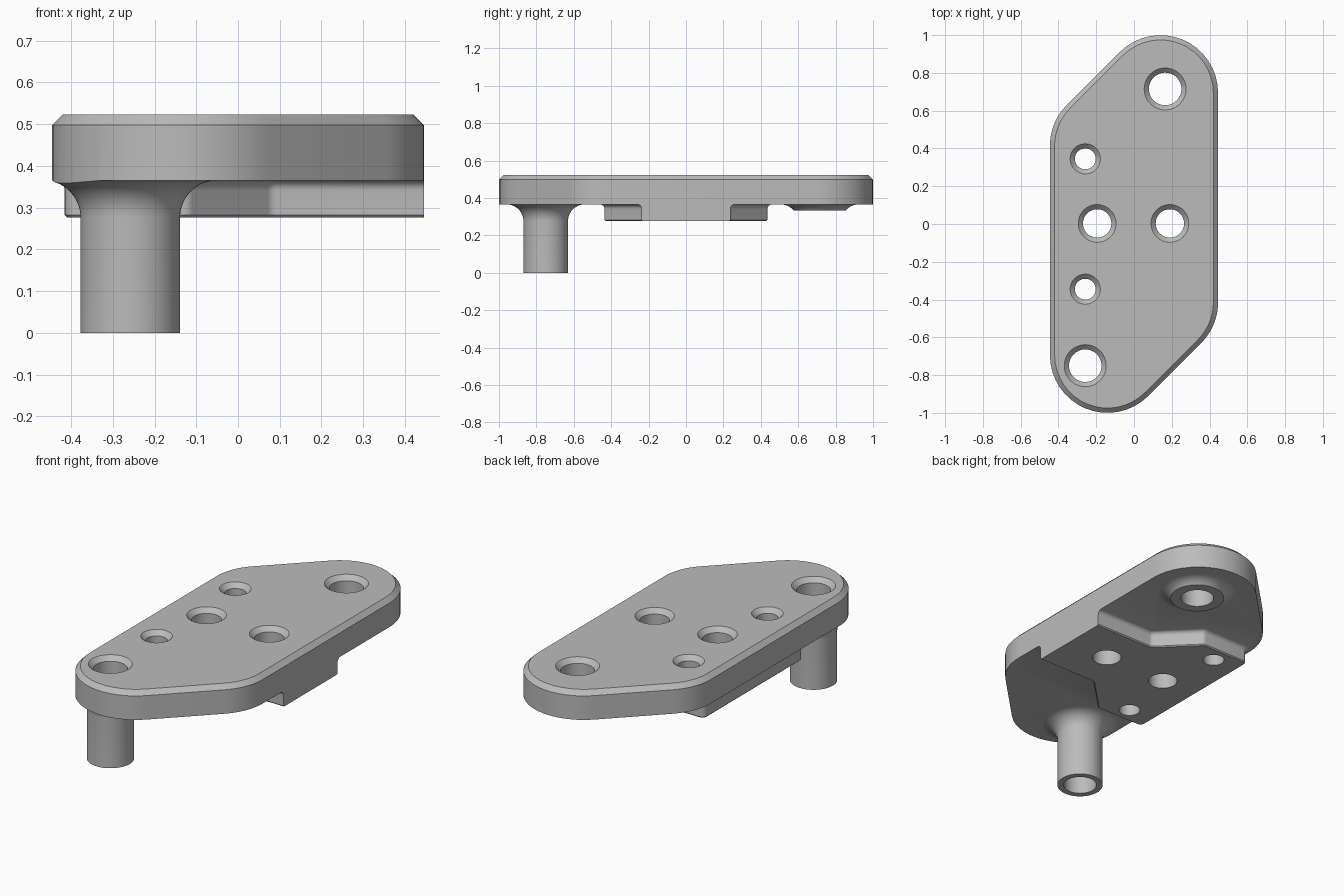
import bpy, bmesh
from math import sin, cos, pi, radians, tan
from mathutils import Vector

cube = bpy.data.objects.get("Cube")
if cube:
    bpy.data.objects.remove(cube)

TOP, UNDER, PAD_Z = 0.523, 0.365, 0.277
EDGE = 0.025


def circle(x, y, r, n=64):
    return [(x + r * cos(2 * pi * i / n), y + r * sin(2 * pi * i / n)) for i in range(n)]


def rounded(corners, radius, offset=0.0, steps=16):
    """Counter-clockwise polygon, grown by offset, with every corner rounded."""
    pts = [Vector(c) for c in corners]
    out = []
    for i, p in enumerate(pts):
        a = (p - pts[i - 1]).normalized()
        b = (pts[(i + 1) % len(pts)] - p).normalized()
        na, nb = Vector((a.y, -a.x)), Vector((b.y, -b.x))
        side = 1 if a.x * b.y - a.y * b.x > 0 else -1
        mid = (na + nb).normalized()
        half = mid.dot(na)
        centre = p - mid * (side * radius / half)
        r = radius + side * offset
        turn = na.angle(nb) * side
        for k in range(steps + 1):
            t = turn * k / steps
            n = Vector((na.x * cos(t) - na.y * sin(t), na.x * sin(t) + na.y * cos(t)))
            out.append(tuple(centre + n * (side * r)))
    return out


def loft(bm, rings):
    """Closed solid through (outline, z) rings listed from low to high."""
    loops = [[bm.verts.new((x, y, z)) for x, y in ring] for ring, z in rings]
    n = len(loops[0])
    for low, high in zip(loops, loops[1:]):
        for i in range(n):
            j = (i + 1) % n
            bm.faces.new((low[i], low[j], high[j], high[i]))
    bm.faces.new(loops[0][::-1])
    bm.faces.new(loops[-1])


def make(name, solids):
    bm = bmesh.new()
    for rings in solids:
        loft(bm, rings)
    mesh = bpy.data.meshes.new(name)
    bm.to_mesh(mesh)
    bm.free()
    obj = bpy.data.objects.new(name, mesh)
    bpy.context.collection.objects.link(obj)
    return obj


def combine(target, tool, operation):
    tool.hide_render = True
    mod = target.modifiers.new(operation.title(), 'BOOLEAN')
    mod.operation, mod.object, mod.solver = operation, tool, 'EXACT'
    bpy.context.view_layer.objects.active = target
    bpy.ops.object.modifier_apply(modifier=mod.name)
    bpy.data.objects.remove(tool)


def flare(radius, start=0.0, steps=10):
    """(growth, z) steps of a concave fillet running into the plate underside."""
    z0 = UNDER + 0.001 - radius
    return [(radius * (1 - cos(t)), z0 + radius * sin(t))
            for t in (start + (pi / 2 - start) * k / steps for k in range(steps + 1))]


def boss(x, y, r, bottom=None):
    """Round boss with a fillet; full length, or trimmed to a low collar."""
    steps = flare(0.09, radians(40) if bottom else 0)
    rings = [(circle(x, y, r + g), z) for g, z in steps]
    first = steps[0][0] if bottom else 0
    return [(circle(x, y, r + first), bottom or 0)] + rings + [(circle(x, y, r + 0.09), 0.42)]


# Slab stock, trimmed to the plate outline further below
slab = [(-0.7, -1.3), (0.7, -1.3), (0.7, 1.3), (-0.7, 1.3)]
plate = make("mounting_plate", [[(slab, UNDER), (slab, 0.7)]])

# Stepped pad under the plate
half = [(0.7, 0.237), (0.08, 0.237), (-0.118, 0.435), (-0.415, 0.435)]
pad_outline = half + [(x, -y) for x, y in reversed(half)]


def pad_ring(grow):
    return rounded(pad_outline, 0.03, grow, 6)


pad = [(pad_ring(-0.006), PAD_Z), (pad_ring(0), PAD_Z + 0.006)]
pad += [(pad_ring(g), z) for g, z in flare(0.025, steps=6)]
pad += [(pad_ring(0.025), 0.42)]

# Long post at the front, low collar at the back
features = make("underside_features", [
    pad, boss(-0.258, -0.75, 0.119), boss(0.165, 0.715, 0.119, 0.333)])
combine(plate, features, 'UNION')

# Rounded outline with a chamfered upper edge
corners = [(0.445, -0.541), (0.445, 1.431), (-0.445, 0.541), (-0.445, -1.431)]
column = make("outline_trim", [[
    (rounded(corners, 0.305), -0.1),
    (rounded(corners, 0.305), TOP - EDGE),
    (rounded(corners, 0.305, -EDGE), TOP)]])
combine(plate, column, 'INTERSECT')

# Countersunk through holes
holes = [(0.165, 0.715, 0.086), (-0.258, -0.75, 0.086),
         (-0.195, 0.003, 0.075), (0.19, 0.003, 0.075),
         (-0.258, 0.345, 0.055), (-0.258, -0.345, 0.055)]
drills = make("hole_drills", [[
    (circle(x, y, r), -0.1),
    (circle(x, y, r), TOP - EDGE),
    (circle(x, y, r + EDGE), TOP),
    (circle(x, y, r + 2 * EDGE), TOP + EDGE)] for x, y, r in holes])
combine(plate, drills, 'DIFFERENCE')

# Single grey finish
grey = bpy.data.materials.new("plain_grey")
grey.use_nodes = True
colour = (0.5, 0.5, 0.5, 1)
grey.diffuse_color = colour
grey.node_tree.nodes["Principled BSDF"].inputs["Base Color"].default_value = colour
plate.data.materials.clear()
plate.data.materials.append(grey)
for face in plate.data.polygons:
    face.material_index = 0

bpy.ops.object.select_all(action='DESELECT')
plate.select_set(True)
bpy.context.view_layer.objects.active = plate
bpy.ops.object.shade_smooth_by_angle(angle=radians(30))
